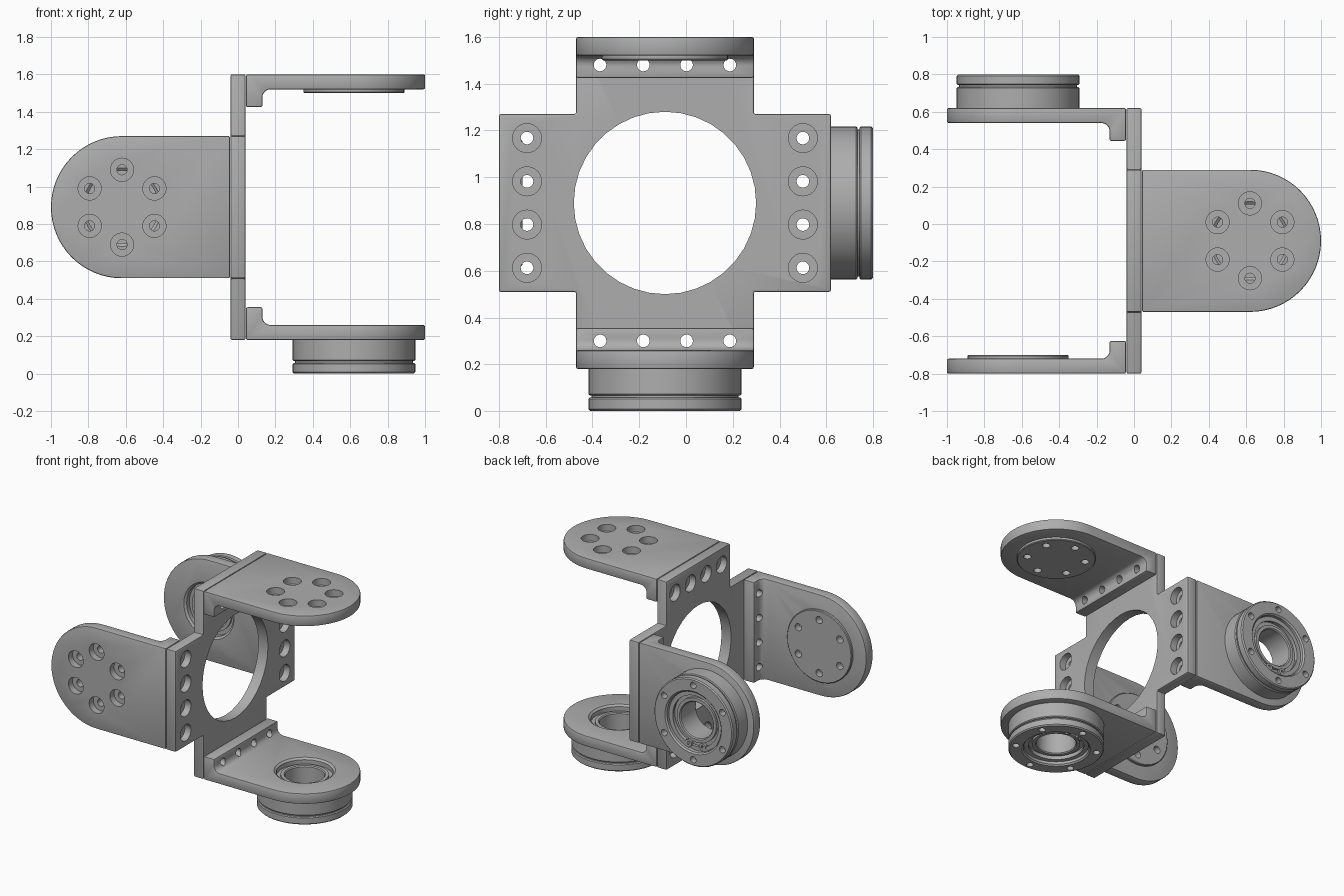
import bpy, bmesh
from math import sin, cos, pi, radians
from mathutils import Matrix, Vector

if "Cube" in bpy.data.objects:
    bpy.data.objects.remove(bpy.data.objects["Cube"])

CENTRE = Vector((0, -0.09, 0.89))
REACH, HALF, THICK = 0.71, 0.38, 0.08      # plate half span, arm half width, sheet thickness
PIVOT = 0.62                               # distance from plate to joint axis

metal = bpy.data.materials.new("grey metal")
metal.use_nodes = True
grey = (0.42, 0.42, 0.42, 1)
metal.diffuse_color = grey
metal.node_tree.nodes["Principled BSDF"].inputs["Base Color"].default_value = grey


def finish(bm, name):
    bmesh.ops.recalc_face_normals(bm, faces=bm.faces)
    mesh = bpy.data.meshes.new(name)
    bm.to_mesh(mesh)
    bm.free()
    mesh.materials.append(metal)
    obj = bpy.data.objects.new(name, mesh)
    bpy.context.collection.objects.link(obj)
    return obj


def add_prism(bm, points, low, high, matrix=Matrix()):
    base = bm.faces.new([bm.verts.new(matrix @ Vector((a, b, low))) for a, b in points])
    up = matrix.to_3x3() @ Vector((0, 0, high - low))
    top = bmesh.ops.extrude_face_region(bm, geom=[base], use_keep_orig=True)["geom"]
    bmesh.ops.translate(bm, vec=up, verts=[v for v in top if isinstance(v, bmesh.types.BMVert)])


def add_lathe(bm, profile, matrix=Matrix(), steps=48, closed=False):
    part = bmesh.new()
    verts = [part.verts.new((r, 0, z)) for r, z in profile]
    pairs = list(zip(verts, verts[1:])) + ([(verts[-1], verts[0])] if closed else [])
    edges = [part.edges.new(p) for p in pairs]
    bmesh.ops.spin(part, geom=verts + edges, cent=(0, 0, 0), axis=(0, 0, 1),
                   angle=2 * pi, steps=steps, use_duplicate=False)
    bmesh.ops.remove_doubles(part, verts=part.verts, dist=1e-5)
    bmesh.ops.transform(part, matrix=matrix, verts=part.verts)
    bmesh.ops.recalc_face_normals(part, faces=part.faces)
    temp = bpy.data.meshes.new("temp")
    part.to_mesh(temp)
    part.free()
    bm.from_mesh(temp)
    bpy.data.meshes.remove(temp)


def rod(radius, low, high):
    return [(0, low), (radius, low), (radius, high), (0, high)]


def counterbore(low, floor, high):
    return [(0, low), (0.027, low), (0.027, floor), (0.062, floor), (0.062, high), (0, high)]


def arc(cx, cy, radius, start, end, count):
    angles = [radians(start + (end - start) * i / count) for i in range(count + 1)]
    return [(cx + radius * cos(a), cy + radius * sin(a)) for a in angles]


def apply_mods(obj):
    graph = bpy.context.evaluated_depsgraph_get()
    new = bpy.data.meshes.new_from_object(obj.evaluated_get(graph))
    obj.modifiers.clear()
    obj.data = new


def boolean(obj, tool, operation="DIFFERENCE"):
    mod = obj.modifiers.new("cut", "BOOLEAN")
    mod.operation, mod.object, mod.solver = operation, tool, "EXACT"
    apply_mods(obj)
    bpy.data.objects.remove(tool)


def bevel(obj, width):
    mod = obj.modifiers.new("bevel", "BEVEL")
    mod.width, mod.segments, mod.limit_method, mod.angle_limit = width, 2, "ANGLE", radians(40)
    apply_mods(obj)


def smooth(obj):
    bpy.ops.object.select_all(action="DESELECT")
    obj.select_set(True)
    bpy.context.view_layer.objects.active = obj
    bpy.ops.object.shade_smooth_by_angle(angle=radians(32))


ALONG_X = Matrix(((0, 0, 1, 0), (1, 0, 0, 0), (0, 1, 0, 0), (0, 0, 0, 1)))
FROM_SIDE = Matrix.Rotation(pi / 2, 4, "X")
ROW = [0.185 * (i - 1.5) for i in range(4)]
BOLT_ANGLES = [radians(30 + 60 * i) for i in range(6)]


def bolt_circle(bm, profile, radius):
    for a in BOLT_ANGLES:
        place = Matrix.Translation((PIVOT + radius * cos(a), radius * sin(a), 0))
        add_lathe(bm, profile, place, 24)


# Cross-shaped plate with a large opening and four rows of counterbored holes
def make_plate():
    quarter = [(REACH, -HALF), (REACH, HALF), (HALF, HALF)]
    outline = []
    for i in range(4):
        c, s = round(cos(i * pi / 2)), round(sin(i * pi / 2))
        outline += [(a * c - b * s, a * s + b * c) for a, b in quarter]
    bm = bmesh.new()
    add_prism(bm, outline, -0.04, 0.04, ALONG_X)
    plate = finish(bm, "cross_plate")
    bevel(plate, 0.008)
    cut = bmesh.new()
    add_lathe(cut, rod(0.39, -0.1, 0.1), ALONG_X, 36)
    flip = Matrix.Rotation(pi, 4, "Z")
    for t in ROW:
        for side in (-0.59, 0.59):
            bore = counterbore(-0.1, -0.01, 0.1)
            add_lathe(cut, bore, Matrix.Translation((0, side, t)) @ ALONG_X, 24)
            add_lathe(cut, bore, Matrix.Translation((0, t, side)) @ flip @ ALONG_X, 24)
    boolean(plate, finish(cut, "plate_cutter"))
    plate.matrix_world = Matrix.Translation(CENTRE)
    smooth(plate)


# Arm body: bracket section trimmed to a round end
def make_arm(name):
    inner = REACH - THICK
    section = [(0.043, REACH), (0.043, 0.535), (0.13, 0.535)]
    section += arc(0.175, inner - 0.045, 0.045, 180, 90, 6) + [(1.1, inner), (1.1, REACH)]
    bm = bmesh.new()
    add_prism(bm, section, -0.5, 0.5, FROM_SIDE)
    arm = finish(bm, name)
    trim = bmesh.new()
    add_prism(trim, [(0, HALF), (0, -HALF)] + arc(PIVOT, 0, HALF, -90, 90, 32), 0.4, 0.9)
    boolean(arm, finish(trim, "arm_trim"), "INTERSECT")
    bevel(arm, 0.008)
    cut = bmesh.new()
    for t in ROW:
        add_lathe(cut, rod(0.027, 0.02, 0.2), Matrix.Translation((0, t, 0.59)) @ ALONG_X, 24)
    boolean(arm, finish(cut, "foot_cutter"))
    return arm


# Bolted arm with a shallow round pad on its inner face
def bolted_arm(name):
    arm = make_arm(name + "_arm")
    bm = bmesh.new()
    add_lathe(bm, [(0, 0.61), (0.265, 0.61), (0.27, 0.615), (0.27, 0.64), (0, 0.64)],
              Matrix.Translation((PIVOT, 0, 0)))
    pad = finish(bm, name + "_pad")
    for obj in (arm, pad):
        cut = bmesh.new()
        bolt_circle(cut, counterbore(0.55, 0.66, 0.8), 0.2)
        boolean(obj, finish(cut, "bolt_cutter"))
    return [arm, pad]


# Bearing arm with a grooved hub on its outer face and a split retaining ring
def bearing_arm(name):
    arm = make_arm(name + "_arm")
    place = Matrix.Translation((PIVOT, 0, 0))
    cut = bmesh.new()
    add_lathe(cut, [(0, 0.6), (0.21, 0.6), (0.21, 0.63), (0.195, 0.642), (0.195, 0.75), (0, 0.75)], place)
    boolean(arm, finish(cut, "bore_cutter"))

    outside = [(0.2, 0.7), (0.328, 0.7), (0.328, 0.817), (0.322, 0.823), (0.315, 0.823),
               (0.315, 0.832), (0.322, 0.832), (0.328, 0.838), (0.328, 0.882), (0.32, 0.89)]
    inside = [(0.235, 0.89), (0.225, 0.88), (0.225, 0.85), (0.195, 0.85), (0.195, 0.83),
              (0.165, 0.83), (0.165, 0.85), (0.142, 0.85), (0.135, 0.843), (0.135, 0.667),
              (0.142, 0.66), (0.165, 0.66), (0.165, 0.675), (0.2, 0.675)]
    bm = bmesh.new()
    add_lathe(bm, outside + inside, place, closed=True)
    hub = finish(bm, name + "_hub")
    cut = bmesh.new()
    bolt_circle(cut, rod(0.024, 0.84, 0.95), 0.28)
    boolean(hub, finish(cut, "hub_cutter"))

    ring_bm = bmesh.new()
    add_prism(ring_bm, arc(0, 0, 0.222, -75, 255, 40) + arc(0, 0, 0.19, 255, -75, 40),
              0.848, 0.862, place)
    for a in (-72, 252):
        spot = place @ Matrix.Translation((0.19 * cos(radians(a)), 0.19 * sin(radians(a)), 0))
        lug = [(0.012, 0.845), (0.028, 0.845), (0.028, 0.864), (0.012, 0.864)]
        add_lathe(ring_bm, lug, spot, 16, closed=True)
    return [arm, hub, finish(ring_bm, name + "_retaining_ring")]


make_plate()

# Place the four arms: top and bottom reach to +x, front and back to -x
TURN = Matrix.Rotation(pi, 4, "Z")
layout = [("top", bolted_arm, Matrix()),
          ("bottom", bearing_arm, Matrix.Rotation(pi, 4, "X")),
          ("front", bolted_arm, Matrix.Rotation(pi / 2, 4, "X") @ TURN),
          ("back", bearing_arm, Matrix.Rotation(-pi / 2, 4, "X") @ TURN)]
for name, build, turn in layout:
    for obj in build(name):
        obj.matrix_world = Matrix.Translation(CENTRE) @ turn
        smooth(obj)
